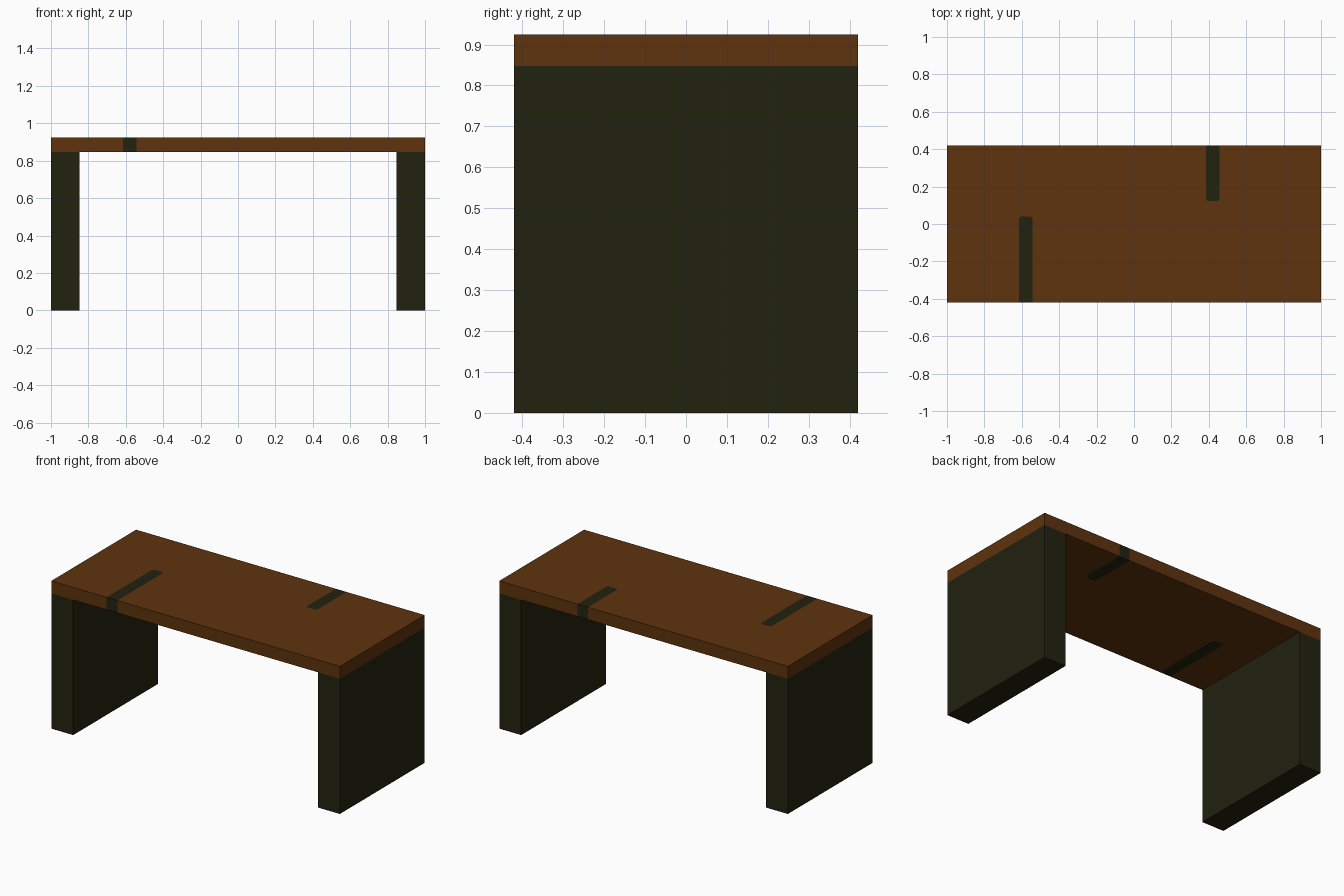
import bpy, bmesh, math

if "Cube" in bpy.data.objects:
    bpy.data.objects.remove(bpy.data.objects["Cube"])

HALF_X, HALF_Y = 1.0, 0.42
LEG_W, LEG_H, TOP_H = 0.152, 0.847, 0.925
SLOT_W, SLOT_R = 0.074, 0.018


def material(name, rgb):
    m = bpy.data.materials.new(name)
    m.diffuse_color = (*rgb, 1.0)
    m.use_nodes = True
    m.node_tree.nodes["Principled BSDF"].inputs["Base Color"].default_value = m.diffuse_color
    return m


wood = material("warm brown wood", (0.112, 0.033, 0.0044))
dark = material("dark olive wood", (0.016, 0.016, 0.0052))


def prism(name, outline, z0, z1, mat):
    """Extrude a flat outline from z0 up to z1."""
    bm = bmesh.new()
    base = bm.faces.new([bm.verts.new((x, y, z0)) for x, y in outline])
    ext = bmesh.ops.extrude_face_region(bm, geom=[base], use_keep_orig=True)
    for v in ext["geom"]:
        if isinstance(v, bmesh.types.BMVert):
            v.co.z = z1
    bmesh.ops.recalc_face_normals(bm, faces=bm.faces)
    mesh = bpy.data.meshes.new(name)
    bm.to_mesh(mesh)
    bm.free()
    mesh.materials.append(mat)
    obj = bpy.data.objects.new(name, mesh)
    bpy.context.collection.objects.link(obj)
    return obj


def slot(cx, length, side):
    """Slot outline running inward from the front (side 1) or back (side -1)."""
    h, r = SLOT_W / 2, SLOT_R
    pts = [(-h, 0)]
    for sx, start in ((-1, 180), (1, 90)):
        for i in range(5):
            a = math.radians(start - i * 22.5)
            pts.append((sx * (h - r) + r * math.cos(a), length - r + r * math.sin(a)))
    pts.append((h, 0))
    return [(cx + side * x, side * (y - HALF_Y)) for x, y in pts]


front_slot = slot(-0.579, 0.46, 1)
back_slot = slot(0.421, 0.297, -1)

# Tabletop with two open slots
prism("tabletop",
      [(-HALF_X, -HALF_Y), *front_slot, (HALF_X, -HALF_Y),
       (HALF_X, HALF_Y), *back_slot, (-HALF_X, HALF_Y)],
      LEG_H, TOP_H, wood)

# Dark inlays filling the slots
prism("front_inlay", front_slot, LEG_H, TOP_H, dark)
prism("back_inlay", back_slot, LEG_H, TOP_H, dark)

# Slab legs at both ends
for name, s in (("left_leg", -1), ("right_leg", 1)):
    a, b = s * HALF_X, s * (HALF_X - LEG_W)
    prism(name, [(a, -HALF_Y), (b, -HALF_Y), (b, HALF_Y), (a, HALF_Y)], 0, LEG_H, dark)
